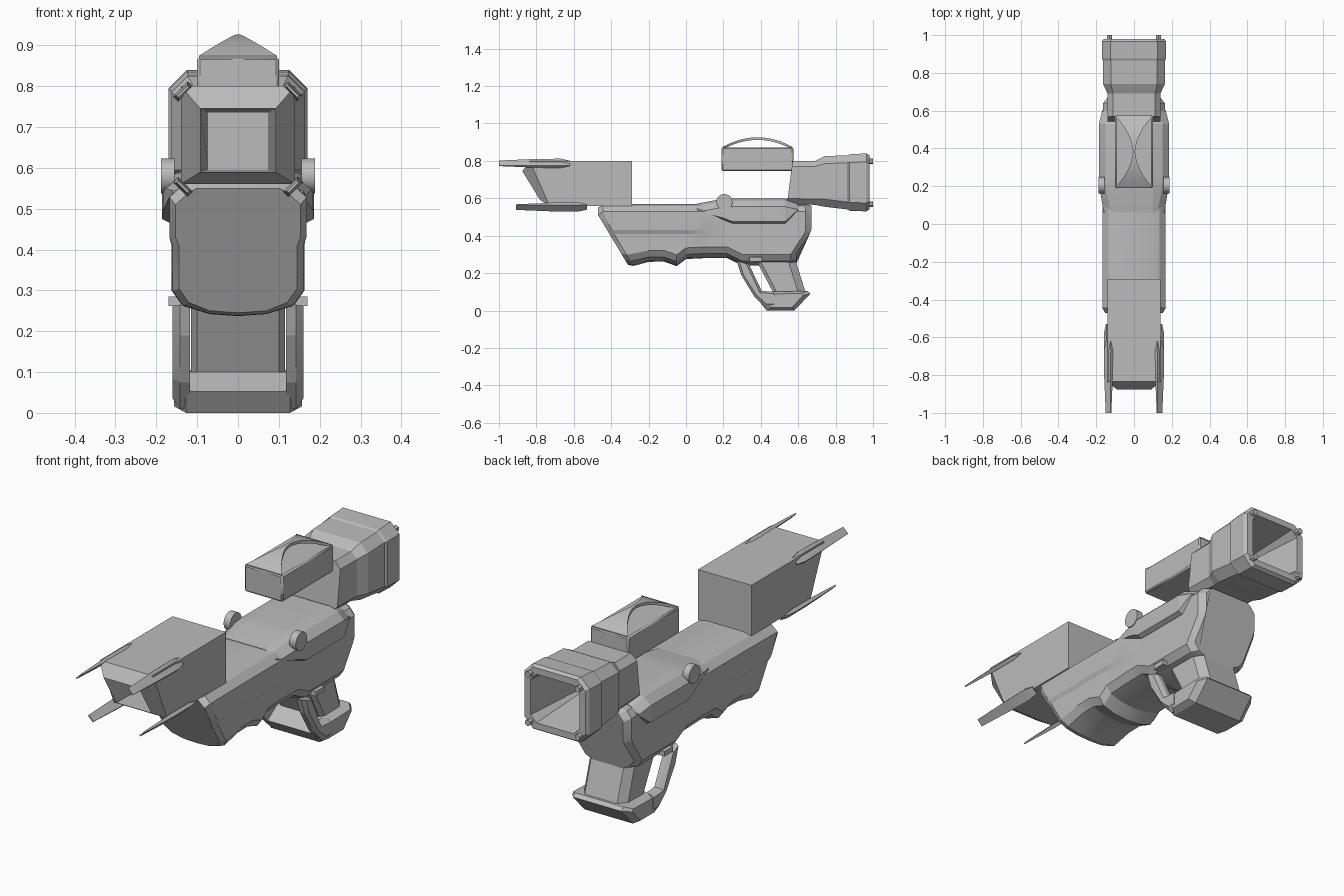
import bpy, bmesh, math
from mathutils import Matrix, Vector

if "Cube" in bpy.data.objects:
    bpy.data.objects.remove(bpy.data.objects["Cube"])

grey = bpy.data.materials.new("mid_grey")
grey.use_nodes = True
grey.diffuse_color = (0.5, 0.5, 0.5, 1)
grey.node_tree.nodes["Principled BSDF"].inputs["Base Color"].default_value = (0.5, 0.5, 0.5, 1)


def finish(bm, name, angle=12):
    bmesh.ops.recalc_face_normals(bm, faces=bm.faces)
    me = bpy.data.meshes.new(name)
    bm.to_mesh(me)
    bm.free()
    me.materials.append(grey)
    me.shade_smooth()
    me.set_sharp_from_angle(angle=math.radians(angle))
    ob = bpy.data.objects.new(name, me)
    bpy.context.collection.objects.link(ob)
    return ob


def loft(name, rings, angle=12):
    """Skin a row of equal-length point rings and cap both ends."""
    bm = bmesh.new()
    rows = [[bm.verts.new(p) for p in ring] for ring in rings]
    n = len(rows[0])
    for a, b in zip(rows, rows[1:]):
        for i in range(n):
            j = (i + 1) % n
            bm.faces.new((a[i], a[j], b[j], b[i]))
    bm.faces.new(rows[0])
    bm.faces.new(rows[-1])
    return finish(bm, name, angle)


def prism(name, profile, x0, x1, chamfer=0.0, shrink=1.0):
    """Extrude a (y, z) profile along x, with tapered chamfers at the ends."""
    cy = sum(p[0] for p in profile) / len(profile)
    cz = sum(p[1] for p in profile) / len(profile)

    def ring(x, s):
        return [(x, cy + (y - cy) * s, cz + (z - cz) * s) for y, z in profile]
    rings = [ring(x0, 1), ring(x1, 1)]
    if chamfer:
        rings = [ring(x0, shrink), ring(x0 + chamfer, 1), ring(x1 - chamfer, 1), ring(x1, shrink)]
    return loft(name, rings)


def mirrored(half):
    """Close a half section of (x, z) points by mirroring it in x."""
    return half + [(-x, z) for x, z in reversed(half) if x > 0]


def octagon(y, w, z0, z1, c, lean=0.0):
    half = [(w - c, z0), (w, z0 + c), (w, z1 - c), (w - c, z1)]
    return [(x, y + lean * (z - z0), z) for x, z in mirrored(half)]


def rect(w, z0, z1, y0, y1):
    return [(-w, y0, z0), (w, y0, z0), (w, y1, z1), (-w, y1, z1)]


# Front muzzle housing: slanted, chamfered mouth with a deep square bore
loft("muzzle_housing", [
    rect(0.14, 0.56, 0.80, -0.29, -0.29),
    rect(0.14, 0.56, 0.80, -0.73, -0.835),
    rect(0.092, 0.59, 0.745, -0.78, -0.875),
    rect(0.073, 0.595, 0.735, -0.32, -0.32)])

# Thin diagonal prongs along the four muzzle corners
for side, s in (("left", 1), ("right", -1)):
    for level, z, y0, y1, d in (("upper", 0.787, -1.0, -0.62, 1), ("lower", 0.553, -0.91, -0.53, -1)):
        normal = Vector((s, 0, d)).normalized()
        along = Vector((s, 0, -d)).normalized()
        rings = []
        for y, w, t in ((y0, 0.018, 0.003), (y0 + 0.2, 0.024, 0.009), (y1 - 0.05, 0.026, 0.009), (y1, 0.018, 0.002)):
            c = Vector((s * 0.135, y, z))
            rings.append([c + along * a * w + normal * b * t
                          for a, b in ((-1, -1), (1, -1), (1, 1), (-1, 1))])
        loft(f"{level}_{side}_prong", rings)


# Main body: stations along y, with slanted front and rear ends
def section(w, zb, zt, ledge):
    return mirrored([(0, zb), (0.07, zb + 0.005), (w - 0.025, zb + 0.025), (w, zb + 0.06), (w, 0.41),
                     (w + ledge, 0.43), (w + ledge, zt - 0.04), (w - 0.025, zt - 0.01), (0.10, zt)])


def front_y(z):
    return -0.47 + max(0.51 - z, 0) * 0.6


def rear_y(z):
    return 0.59 + 0.08 * min(max((z - 0.32) / 0.1, 0), 1)


body = [[(x, front_y(z), z) for x, z in section(0.145, 0.245, 0.55, 0.008)],
        [(x, front_y(z) + 0.025, z) for x, z in section(0.16, 0.238, 0.568, 0.008)]]
for y, w, zb, ledge in ((-0.2, 0.16, 0.26, 0.008), (-0.12, 0.16, 0.262, 0.008), (-0.05, 0.16, 0.237, 0.008),
                        (0.0, 0.16, 0.275, 0.008), (0.1, 0.16, 0.28, 0.008), (0.17, 0.163, 0.28, 0.002),
                        (0.22, 0.163, 0.28, 0), (0.30, 0.163, 0.24, 0), (0.50, 0.163, 0.24, 0)):
    body.append([(x, y, z) for x, z in section(w, zb, 0.57, ledge)])
body.append([(x, rear_y(z) - 0.03, z) for x, z in section(0.163, 0.24, 0.57, 0)])
body.append([(x, rear_y(z), z) for x, z in section(0.14, 0.245, 0.56, 0)])
loft("main_body", body, 20)

# Raised shoulder plate wrapping the top of the body
shoulder = []
for y, w, low, top in ((0.06, 0.16, 0.545, 0.572), (0.20, 0.184, 0.495, 0.597), (0.25, 0.186, 0.475, 0.60),
                       (0.53, 0.186, 0.475, 0.60), (0.60, 0.168, 0.54, 0.575)):
    half = [(0.10, low - 0.01), (w - 0.02, low - 0.01), (w, low), (w, top - 0.045), (w - 0.035, top - 0.012), (0.10, top)]
    shoulder.append([(x, y, z) for x, z in mirrored(half)])
loft("shoulder_plate", shoulder)

# Rear housing: stepped octagonal box with an open back
loft("rear_housing", [
    octagon(0.54, 0.14, 0.57, 0.80, 0.03, 0.13),
    octagon(0.69, 0.14, 0.565, 0.80, 0.03),
    octagon(0.74, 0.163, 0.555, 0.825, 0.04),
    octagon(0.865, 0.163, 0.54, 0.83, 0.04),
    octagon(0.875, 0.17, 0.533, 0.835, 0.045),
    octagon(0.965, 0.17, 0.53, 0.84, 0.045),
    octagon(0.98, 0.16, 0.54, 0.83, 0.045),
    octagon(0.98, 0.128, 0.57, 0.80, 0.03),
    octagon(0.66, 0.085, 0.605, 0.765, 0.01)])


def cylinder(name, centre, radius, depth, axis, sides):
    bm = bmesh.new()
    bmesh.ops.create_cone(bm, cap_ends=True, segments=sides, radius1=radius, radius2=radius, depth=depth,
                          matrix=Matrix.Translation(centre) @ Matrix.Rotation(math.pi / 2, 4, axis))
    return finish(bm, name, 40)


# Paired details: rear pins, round knobs, small side buttons, guard bars
for side, s in (("left", 1), ("right", -1)):
    for level, z in (("upper", 0.797), ("lower", 0.568)):
        cylinder(f"{level}_{side}_pin", (s * 0.13, 0.975, z), 0.015, 0.05, 'X', 6)
    cylinder(f"{side}_knob", (s * 0.172, 0.205, 0.58), 0.043, 0.034, 'Y', 20)
    prism(f"{side}_button", [(0.34, 0.262), (0.405, 0.262), (0.405, 0.285), (0.34, 0.285)],
          s * 0.13, s * 0.17)
    bar = [(0.27, 0.265), (0.295, 0.19), (0.365, 0.075), (0.43, 0.01), (0.47, 0.01), (0.47, 0.10),
           (0.405, 0.105), (0.335, 0.25)]
    outer = [(0.285, 0.262), (0.308, 0.19), (0.375, 0.085), (0.43, 0.035), (0.47, 0.035), (0.47, 0.09),
             (0.395, 0.095), (0.322, 0.25)]
    loft(f"{side}_guard_bar", [[(s * x, y, z) for y, z in pts]
                               for x, pts in ((0.118, bar), (0.142, bar), (0.16, outer))])

# Grip with chamfered corners, leaning backward
grip = []
for z, y0, y1 in ((0.27, 0.375, 0.585), (0.08, 0.475, 0.645)):
    grip.append([(x, y, z) for x, y in mirrored(
        [(0.10, y0), (0.115, y0 + 0.02), (0.115, y1 - 0.04), (0.085, y1)])])
loft("grip", grip)

# Base joining the grip and guard bars
prism("grip_base", [(0.39, 0.052), (0.43, 0.0), (0.58, 0.0), (0.665, 0.09), (0.65, 0.105), (0.46, 0.10)],
      -0.157, 0.157, 0.03, 0.72)

# Floating sight block
sight = prism("sight_block", [(0.19, 0.745), (0.575, 0.745), (0.575, 0.872), (0.19, 0.872)], -0.1, 0.1)
bevel = sight.modifiers.new("edge_bevel", 'BEVEL')
bevel.width = 0.007
bevel.segments = 1

# Pinched arch on top of the sight, open on both flanks
arch = []
for t in range(-6, 7):
    u = t / 6
    w = 0.006 + 0.09 * abs(u) ** 1.8
    top = 0.926 - 0.052 * abs(u) ** 2.0
    y = 0.3825 + 0.188 * u
    under = max(top - 0.014, 0.866)
    arch.append([(-w, y, under), (w, y, under), (w, y, top), (-w, y, top)])
loft("sight_arch", arch, 30)
